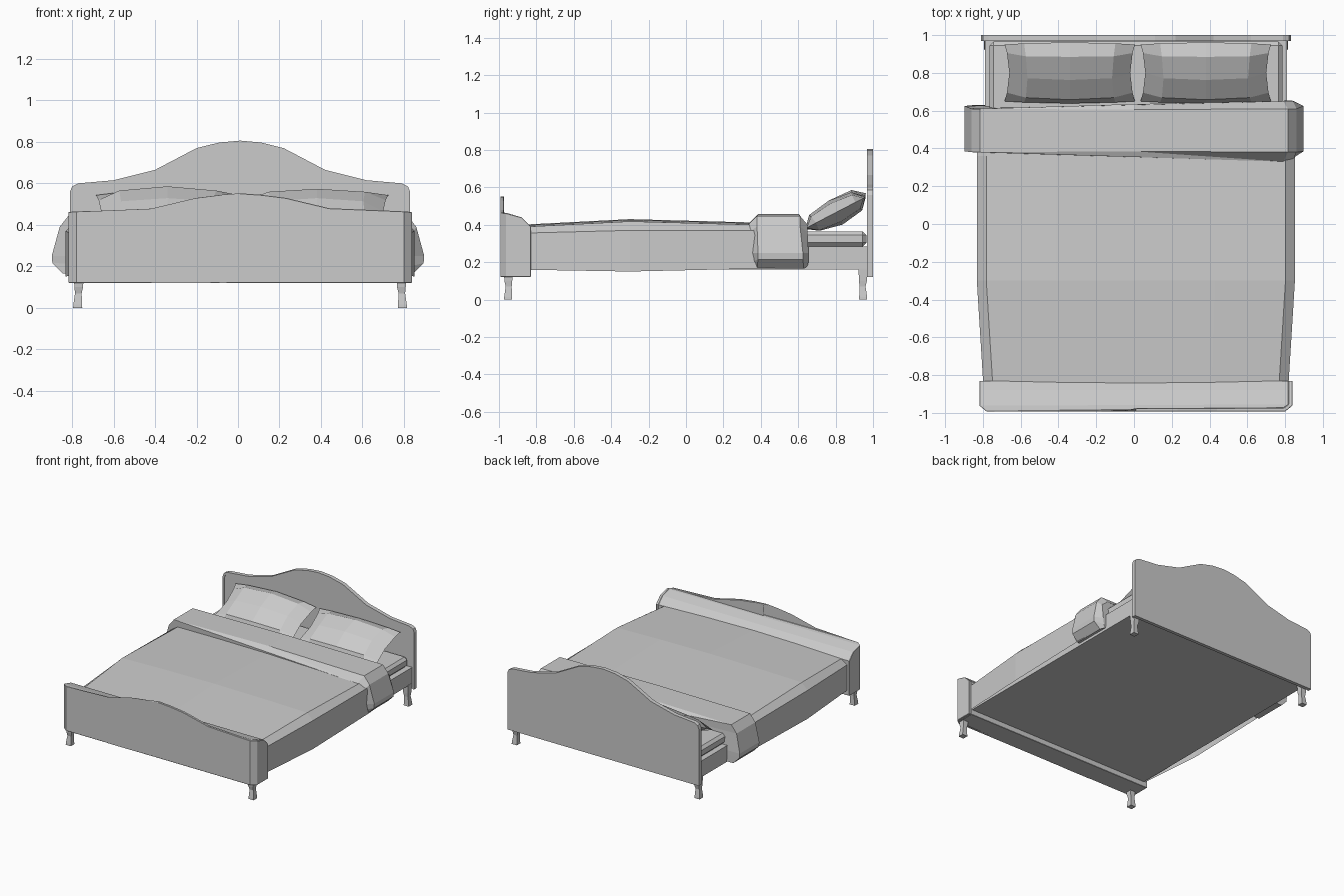
import bpy, bmesh, math

if "Cube" in bpy.data.objects:
    bpy.data.objects.remove(bpy.data.objects["Cube"])

CX = 0.01  # the frame sits slightly to the right of centre


def finish(name, bm):
    bmesh.ops.recalc_face_normals(bm, faces=bm.faces)
    me = bpy.data.meshes.new(name)
    bm.to_mesh(me)
    bm.free()
    ob = bpy.data.objects.new(name, me)
    bpy.context.collection.objects.link(ob)
    return ob


def loft(name, rings, closed=True, caps=(True, True)):
    """Skin a series of equal-length point rings."""
    bm = bmesh.new()
    rows = [[bm.verts.new(p) for p in r] for r in rings]
    n = len(rows[0])
    for a, b in zip(rows, rows[1:]):
        for i in range(n if closed else n - 1):
            j = (i + 1) % n
            bm.faces.new((a[i], a[j], b[j], b[i]))
    for row, cap in ((rows[0], caps[0]), (rows[-1], caps[1])):
        if cap:
            bm.faces.new(row)
    return finish(name, bm)


def bevel(ob, width):
    m = ob.modifiers.new("bevel", 'BEVEL')
    m.width, m.segments = width, 1
    m.limit_method, m.angle_limit = 'ANGLE', math.radians(50)


def box(name, x0, x1, y0, y1, z0, z1, w=0):
    ob = loft(name, [[(x0, y0, z), (x1, y0, z), (x1, y1, z), (x0, y1, z)] for z in (z0, z1)])
    if w:
        bevel(ob, w)
    return ob


def mirrored(half):
    """Half profile ending at x = 0 -> full profile, right to left."""
    return half + [(-p[0],) + tuple(p[1:]) for p in reversed(half[:-1])]


# Headboard: serpentine outline extruded in y
half = [(.82, .12), (.82, .56), (.81, .585), (.78, .6), (.61, .615), (.41, .665),
        (.21, .77), (.1, .797), (0, .806)]
loft("headboard", [[(CX + x, y, z) for x, z in mirrored(half)] for y in (.974, 1.0)])
# Raised rim along the headboard edge
rim = []
for x, z in mirrored(half):
    k = 1 - .012 / .82
    zi = z - (.012 if z > .12 else 0)
    rim.append([(CX + x, .969, z), (CX + x, .975, z), (CX + x * k, .975, zi), (CX + x * k, .969, zi)])
loft("headboard_rim", rim)

# Footboard: outer x, y, inner x, y, top height; wraps round the corners
half = [(.828, -.83, .808, -.83, .39), (.828, -.88, .808, -.88, .44),
        (.828, -.962, .808, -.955, .462), (.79, -.993, .78, -.974, .465),
        (.43, -.993, .43, -.974, .48), (.22, -.993, .22, -.974, .53),
        (.1, -.993, .1, -.974, .545), (0, -.993, 0, -.974, .552)]
ob = loft("footboard", [[(CX + a, b, .12), (CX + a, b, z), (CX + c, d, z), (CX + c, d, .12)]
                        for a, b, c, d, z in mirrored(half)])
bevel(ob, .005)

# Base and mattress
box("bed_base", CX - .8, CX + .8, -.972, .976, .16, .285)
box("mattress", CX - .775, CX + .775, -.95, .965, .285, .365, .02)

# Legs: square section, waisted, flared foot
for sx in (-1, 1):
    for name, y in (("front_leg", -.948), ("back_leg", .944)):
        rings = []
        for z, h, o in ((0, .022, .003), (.015, .021, .003), (.07, .016, 0), (.1, .021, -.002), (.165, .024, -.002)):
            cx = CX + sx * (.78 + o)
            cy = y + math.copysign(o, y)
            rings.append([(cx - h, cy - h, z), (cx + h, cy - h, z), (cx + h, cy + h, z), (cx - h, cy + h, z)])
        loft(name, rings)

# Blanket: y, half width, side-edge height, top height, hem height
rings = []
for y, w, zs, zt, zb in ((-.965, .785, .30, .34, .17), (-.94, .795, .345, .375, .165),
                         (-.88, .806, .355, .40, .16), (-.3, .842, .37, .43, .15),
                         (.36, .842, .368, .412, .165), (.6, .835, .365, .405, .17)):
    prof = mirrored([(w, zb), (w, zs), (w - .05, zt - .012), (w * .5, zt - .004), (0, zt)])
    rings.append([(CX + x, y, z) for x, z in prof])
loft("blanket", rings, closed=False, caps=(True, False))

# Folded-over sheet: band across the bed, draped at both sides
# outer x, z, inner x, z, y of outer front/back, y of inner front/back
half = [(.845, .165, .815, .18, .38, .63, .36, .65),
        (.895, .215, .83, .20, .385, .625, .355, .655),
        (.898, .25, .835, .25, .385, .625, .345, .655),
        (.86, .39, .842, .36, .38, .61, .335, .65),
        (.815, .447, .79, .40, .38, .61, .33, .65),
        (0, .457, 0, .40, .385, .605, .35, .635)]
loft("sheet_fold", [[(a, f, b), (a, g, b), (c, k, d), (c, h, d)]
                    for a, b, c, d, f, g, h, k in mirrored(half)])


# Pillows: tilted, cushioned grids with pinched corners
def pillow(name, cx, lift):
    bm = bmesh.new()
    steps = (-1, -.7, 0, .7, 1)
    for side in (1, -1):
        grid = []
        for v in steps:
            row = []
            for u in steps:
                t = .075 * (1 - u ** 4) * (1 - v ** 4) * side
                x = cx + u * (.345 - .025 * (1 - v * v))
                bow = (1 - u * u) * v
                y = .80 + v * .15 + .012 * bow - t * .5
                z = .465 + v * .078 + (lift if v > 0 else .01) * bow + t * .85
                row.append(bm.verts.new((x, min(y, .972), max(z, .368))))
            grid.append(row)
        for i in range(4):
            for j in range(4):
                bm.faces.new((grid[i][j], grid[i][j + 1], grid[i + 1][j + 1], grid[i + 1][j]))
    bmesh.ops.remove_doubles(bm, verts=bm.verts, dist=.0005)
    finish(name, bm)


pillow("left_pillow", -.34, .025)
pillow("right_pillow", .38, .008)
